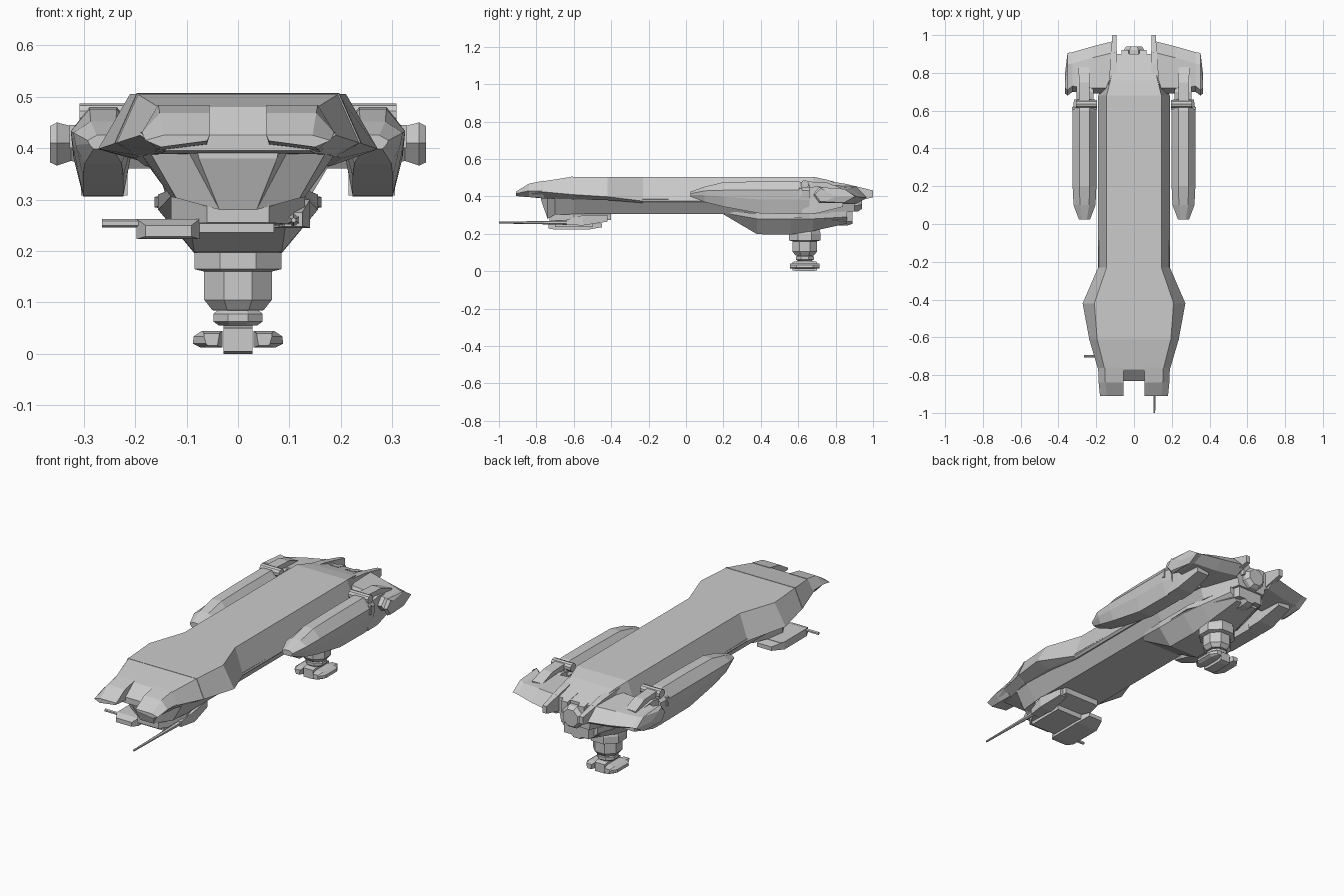
import bpy, bmesh, math
from mathutils import Matrix


def finish(name, bm):
    bmesh.ops.recalc_face_normals(bm, faces=bm.faces)
    me = bpy.data.meshes.new(name)
    bm.to_mesh(me)
    bm.free()
    ob = bpy.data.objects.new(name, me)
    bpy.context.collection.objects.link(ob)
    return ob


def mirrored(ob):
    ob.modifiers.new("mirror", 'MIRROR').use_axis[0] = True
    return ob


def loft(name, rings):
    """Skin between rings of 3D points, with capped ends."""
    bm = bmesh.new()
    vs = [[bm.verts.new(p) for p in r] for r in rings]
    n = len(vs[0])
    for a, b in zip(vs, vs[1:]):
        for i in range(n):
            j = (i + 1) % n
            bm.faces.new((a[i], a[j], b[j], b[i]))
    bm.faces.new(vs[0])
    bm.faces.new(vs[-1])
    return finish(name, bm)


def sym_loft(name, sections):
    """Sections are (y, (x, z), (x, z)...), right half from top to bottom."""
    return loft(name, [[(x, y, z) for x, z in h] + [(-x, y, z) for x, z in h[::-1]]
                       for y, *h in sections])


def block(name, sections):
    """Loft of rectangles along y: (y, x0, x1, z0, z1)."""
    return loft(name, [[(a, y, c), (b, y, c), (b, y, d), (a, y, d)]
                       for y, a, b, c, d in sections])


def stack(name, axis, origin, steps, n=8):
    """Regular n-sided turning along an axis: steps of (offset, radius)."""
    rings = []
    for t, r in steps:
        ring = []
        for i in range(n):
            a = 2 * math.pi * (i + .5) / n
            u, v = r * math.cos(a), r * math.sin(a)
            p = {'X': (t, u, v), 'Y': (u, t, v), 'Z': (u, v, t)}[axis]
            ring.append([p[k] + origin[k] for k in range(3)])
        rings.append(ring)
    return loft(name, rings)


# upper hull with the wide head
sym_loft("upper_hull", [
    (-.83, (.13, .425), (.175, .415), (.14, .395)),
    (-.77, (.155, .48), (.19, .425), (.15, .39)),
    (-.61, (.195, .505), (.237, .41), (.19, .385)),
    (-.42, (.21, .505), (.272, .398), (.2, .38)),
    (-.23, (.145, .505), (.19, .375), (.18, .365)),
    (.68, (.145, .505), (.19, .375), (.18, .365)),
    (.76, (.125, .488), (.15, .385), (.14, .36)),
    (.9, (.095, .445), (.12, .4), (.11, .36))])

# raised seam band behind the nose
sym_loft("nose_seam", [
    (-.615, (.196, .506), (.238, .411), (.19, .384)),
    (-.605, (.197, .507), (.24, .411), (.19, .384))])

# two nose prongs
mirrored(loft("nose_prong", [
    [(.055, y, z1), (x1 - .035, y, z1), (x1, y, zm), (x1 - .03, y, z0), (.06, y, z0 + .012)]
    for y, x1, z0, zm, z1 in [(-.76, .19, .392, .43, .484), (-.84, .187, .396, .43, .468),
                              (-.91, .18, .402, .415, .425)]]))

# narrower lower hull with the pointed chin
sym_loft("lower_hull", [
    (-.775, (.08, .40), (.076, .38)),
    (-.74, (.1, .40), (.036, .28)),
    (-.70, (.17, .39), (.12, .303)),
    (-.6, (.19, .39), (.13, .305)),
    (.38, (.185, .38), (.13, .305)),
    (.7, (.16, .38), (.14, .305)),
    (.9, (.09, .38), (.08, .32))])

# belly bulge and ledge
sym_loft("belly", [
    (.2, (.13, .32), (.125, .312), (.1, .304)),
    (.38, (.155, .31), (.155, .28), (.085, .198)),
    (.56, (.155, .31), (.155, .28), (.085, .196)),
    (.68, (.14, .31), (.14, .28), (.08, .215)),
    (.86, (.1, .32), (.1, .29), (.06, .255))])
sym_loft("belly_ledge", [
    (.35, (.15, .305), (.15, .288)), (.6, (.162, .305), (.162, .285)),
    (.89, (.07, .33), (.07, .265))])

# tail prongs, tail deck blocks and stacked thrusters
mirrored(block("tail_prong", [(.68, .095, .14, .36, .495), (.85, .09, .125, .36, .468),
                              (1.0, .093, .115, .395, .432)]))
mirrored(block("tail_deck_block", [(.84, .02, .07, .38, .465), (.92, .03, .065, .38, .44)]))
stack("upper_thruster", 'Y', (0, 0, .375), [(.8, .06), (.92, .06), (.94, .045)])
stack("lower_thruster", 'Y', (0, 0, .295), [(.72, .055), (.86, .055), (.89, .045)])

# rear wings
mirrored(loft("wing", [
    [(x, y0, zm), (x, y0 + .03, zt), (x, y1 - .06, zt - .01), (x, y1, zm - .01),
     (x, y1 - .06, zb), (x, y0 + .03, zb)]
    for x, y0, y1, zb, zm, zt in [(.1, .69, .97, .36, .405, .465), (.22, .69, .94, .36, .405, .455),
                                  (.325, .7, .91, .375, .41, .443), (.352, .68, .905, .366, .41, .45),
                                  (.365, .69, .8, .372, .41, .443)]]))

# side engine pods
mirrored(loft("engine_pod", [
    [(.262 - .42 * w, y, zt), (.262 + .42 * w, y, zt), (.262 + w, y, zm),
     (.262 + .92 * w, y, zm - .4 * (zm - zb)), (.262 + .62 * w, y, zb),
     (.262 - .62 * w, y, zb), (.262 - w, y, zm)]
    for y, w, zb, zm, zt in [(.025, .03, .398, .415, .425), (.1, .058, .37, .43, .452),
                             (.2, .063, .345, .433, .476), (.4, .063, .308, .433, .48),
                             (.6, .063, .306, .433, .48), (.66, .055, .31, .43, .465)]]))
mirrored(block("pod_collar", [(.605, .197, .327, .40, .445), (.62, .197, .327, .40, .445)]))
mirrored(block("pod_fairing", [(.62, .215, .305, .308, .44), (.7, .215, .305, .31, .455),
                               (.84, .225, .295, .345, .43)]))
mirrored(stack("pod_crossbar", 'X', (0, .635, .465), [(.197, .022), (.308, .022)], 10))
mirrored(block("pod_strut", [(.64, .235, .29, .42, .48), (.75, .235, .29, .41, .475),
                             (.83, .235, .295, .41, .445)]))

# chin weapon mount, sensor pod and barrel
block("chin_mount", [(-.73, -.06, .06, .255, .305), (-.6, -.13, .13, .25, .305),
                     (-.4, -.1, .1, .275, .305)])
block("chin_cross_arm", [(-.7, -.19, .07, .236, .262), (-.5, -.19, .07, .236, .262)])
block("sensor_pod", [(-.735, -.18, -.09, .228, .25), (-.7, -.197, -.075, .223, .262),
                     (-.52, -.197, -.075, .223, .262), (-.45, -.17, -.09, .235, .255)])
stack("sensor_rod", 'X', (0, -.7, .254), [(-.264, .008), (-.19, .008)], 6)
block("gun_housing", [(-.64, .09, .125, .248, .275), (-.55, .07, .14, .245, .3),
                      (-.42, .08, .12, .265, .3)])
stack("gun_barrel", 'Y', (.108, 0, .26), [(-1, .005), (-.8, .008), (-.6, .013)], 6)

# ventral turret
stack("turret_column", 'Z', (0, .635, 0), [
    (.27, .07), (.2, .092), (.165, .092), (.16, .071), (.105, .071), (.085, .054),
    (.083, .03), (.05, .03)])
stack("turret_wrist", 'Z', (0, .635, 0), [(.085, .042), (.078, .052), (.063, .052), (.055, .04)])
block("turret_foot", [(.57, -.028, .028, .005, .05), (.6, -.028, .028, 0, .055),
                      (.68, -.028, .028, 0, .055), (.7, -.028, .028, .005, .05)])
mirrored(loft("turret_claw", [
    [(.03, y, .012), (.072, y, .012), (.088, y, .02), (.086, y, .034), (.07, y, .045), (.03, y, .045)]
    if full else
    [(.04, y, .016), (.058, y, .016), (.062, y, .02), (.066, y, .034), (.066, y, .04), (.036, y, .04)]
    for y, full in [(.555, 0), (.59, 1), (.68, 1), (.715, 0)]]))
